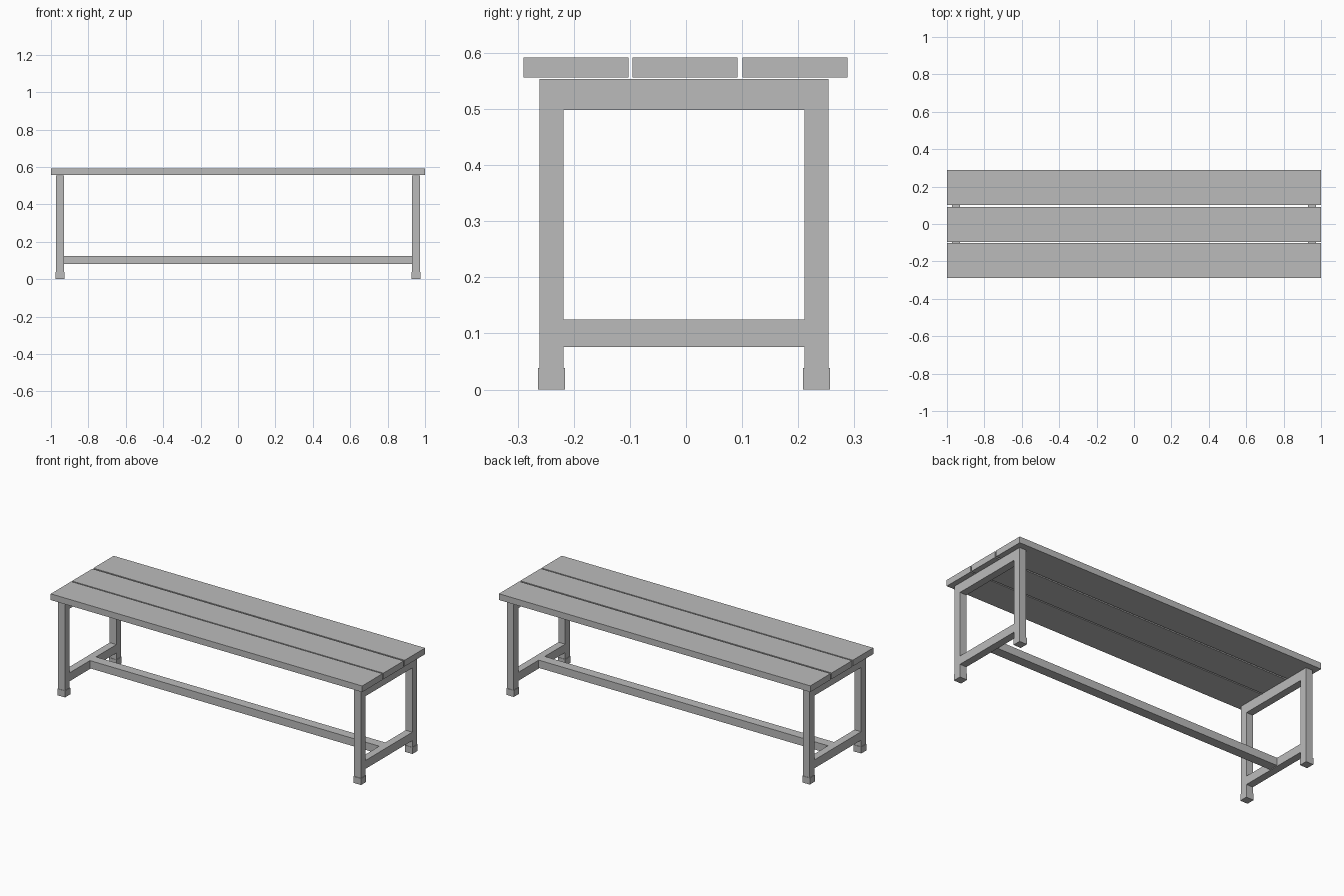
import bpy

cube = bpy.data.objects.get("Cube")
if cube:
    bpy.data.objects.remove(cube, do_unlink=True)

# Single plain grey finish
GREY = (0.5, 0.5, 0.5, 1.0)
grey = bpy.data.materials.new("plain_grey")
grey.diffuse_color = GREY
grey.use_nodes = True
grey.node_tree.nodes["Principled BSDF"].inputs["Base Color"].default_value = GREY


def bar(name, x, y, z):
    """Rectangular bar spanning the given (low, high) ranges."""
    spans = (x, y, z)
    bpy.ops.mesh.primitive_cube_add(size=1, location=[(a + b) / 2 for a, b in spans])
    obj = bpy.context.object
    obj.name = name
    obj.scale = [b - a for a, b in spans]
    bpy.ops.object.transform_apply(location=False, rotation=False, scale=True)
    obj.data.materials.append(grey)


def around(centre, width):
    return (centre - width / 2, centre + width / 2)


# Seat slats
for name, y in (("front", -0.196), ("middle", -0.0015), ("back", 0.1945)):
    bar(name + "_seat_slat", (-1, 1), around(y, 0.187), (0.556, 0.592))

# End frames: two legs with feet, a top rail and a lower rail
TUBE = 0.043
FOOT = 0.048
FRAME_Y = -0.0035
LEG_OFFSET = 0.236
LEG_X = 0.9505
inner = around(FRAME_Y, 2 * LEG_OFFSET - TUBE)
for side, sx in (("right", -1), ("left", 1)):
    x = sx * LEG_X
    for end, sy in (("front", -1), ("back", 1)):
        y = FRAME_Y + sy * LEG_OFFSET
        bar(f"{end}_{side}_leg", around(x, TUBE), around(y, TUBE), (0.01, 0.553))
        bar(f"{end}_{side}_foot", around(x, FOOT), around(y, FOOT), (0, 0.038))
    bar(side + "_top_rail", around(x, TUBE), inner, (0.498, 0.553))
    bar(side + "_lower_rail", around(x, TUBE), inner, (0.076, 0.125))

# Long stretcher between the lower rails
reach = LEG_X - TUBE / 2
bar("stretcher", (-reach, reach), around(FRAME_Y, 0.056), (0.08, 0.125))
